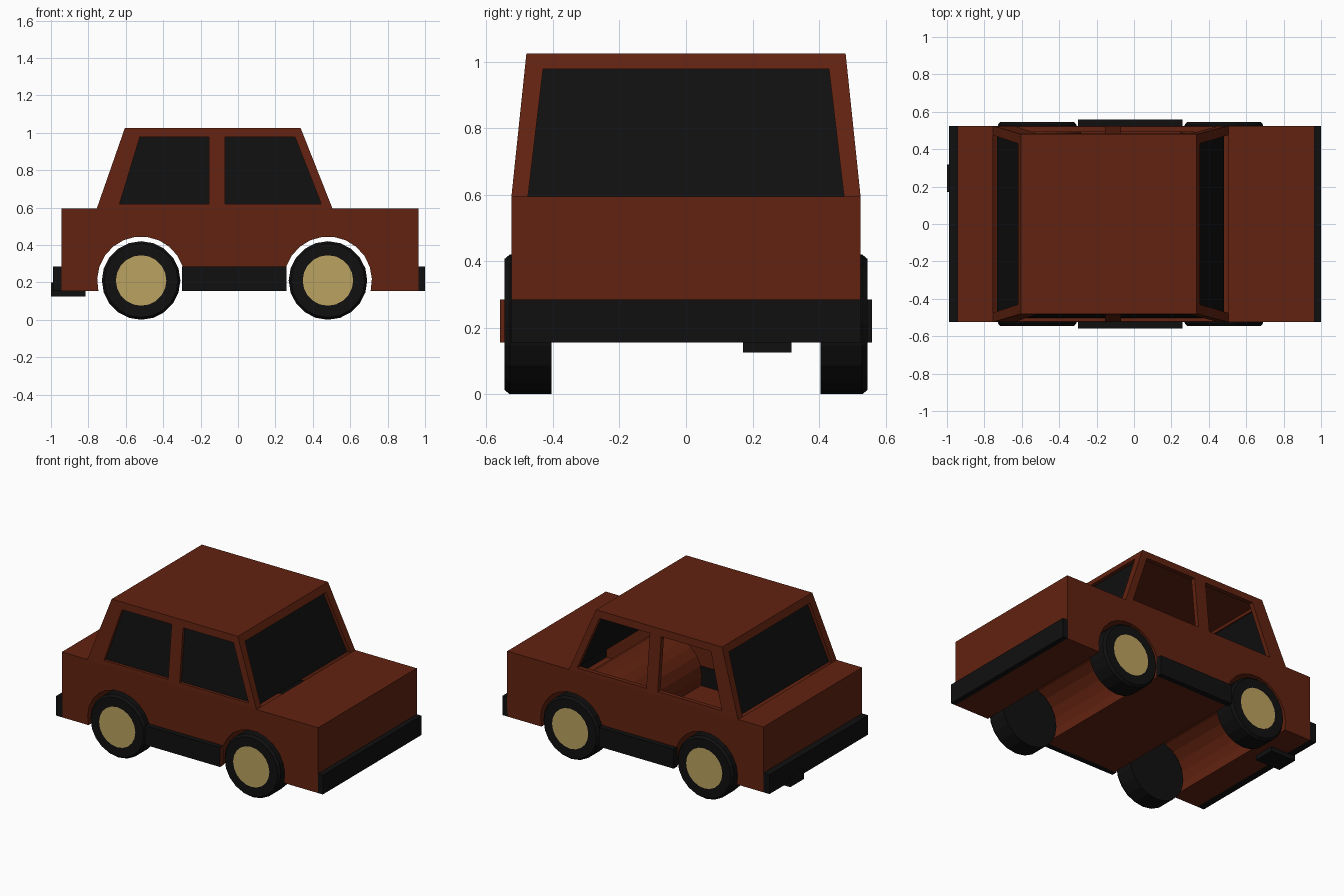
import bpy, bmesh, math

if "Cube" in bpy.data.objects:
    bpy.data.objects.remove(bpy.data.objects["Cube"])


def material(name, rgb):
    m = bpy.data.materials.new(name)
    m.diffuse_color = (*rgb, 1)
    m.use_nodes = True
    m.node_tree.nodes["Principled BSDF"].inputs["Base Color"].default_value = m.diffuse_color
    return m


RED = material("rust red paint", (0.12, 0.016, 0.005))
BLACK = material("black rubber", (0.005, 0.005, 0.005))
GOLD = material("pale gold", (0.50, 0.36, 0.115))


def make(name, verts, faces, *mats):
    bm = bmesh.new()
    vs = [bm.verts.new(v) for v in verts]
    for f in faces:
        bm.faces.new([vs[i] for i in f])
    bmesh.ops.recalc_face_normals(bm, faces=bm.faces)
    me = bpy.data.meshes.new(name)
    bm.to_mesh(me)
    bm.free()
    for m in mats:
        me.materials.append(m)
    ob = bpy.data.objects.new(name, me)
    bpy.context.collection.objects.link(ob)
    return ob


def loft(name, a, b, *mats):
    """Solid between two matching outlines."""
    n = len(a)
    faces = [list(range(n)), list(range(n, 2 * n))]
    faces += [[i, (i + 1) % n, n + (i + 1) % n, n + i] for i in range(n)]
    return make(name, a + b, faces, *mats)


def rect(x0, x1, y0, y1, z):
    return [(x0, y0, z), (x1, y0, z), (x1, y1, z), (x0, y1, z)]


def box(name, x0, x1, y0, y1, z0, z1, *mats):
    return loft(name, rect(x0, x1, y0, y1, z0), rect(x0, x1, y0, y1, z1), *mats)


def cut(target, cutters):
    for c in cutters:
        mod = target.modifiers.new("cut", 'BOOLEAN')
        mod.operation = 'DIFFERENCE'
        mod.solver = 'EXACT'
        mod.object = c
    dg = bpy.context.evaluated_depsgraph_get()
    me = bpy.data.meshes.new_from_object(target.evaluated_get(dg))
    target.modifiers.clear()
    target.data = me
    for c in cutters:
        bpy.data.objects.remove(c)


W = 0.525                       # half width of the body
Z0, Z1, ZR = 0.155, 0.595, 1.025  # floor, shoulder, roof
AXLES = (-0.518, 0.481)
WHEEL_Z = 0.21

# Hollow lower body: side profile with wheel tunnels, open under the cabin
R = 0.235
low = math.asin((Z0 - WHEEL_Z) / R)
profile = [(-0.945, Z0)]
for cx in AXLES:
    for i in range(14):
        a = math.pi - low - i / 13 * (math.pi - 2 * low)
        profile.append((cx + R * math.cos(a), WHEEL_Z + R * math.sin(a)))
profile += [(0.965, Z0), (0.965, Z1), (0.505, Z1), (-0.755, Z1), (-0.945, Z1)]
n = len(profile)
verts = [(x, y, z) for y in (-W, W) for x, z in profile]
faces = [list(range(n)), list(range(n, 2 * n))]
faces += [[i, (i + 1) % n, n + (i + 1) % n, n + i] for i in range(n) if i != n - 3]
make("lower_body", verts, faces, RED)

# Cabin shell with window openings
T = 0.03
cabin = loft("cabin", rect(-0.755, 0.505, -W, W, Z1), rect(-0.605, 0.335, -0.48, 0.48, ZR), RED)


def cabin_ring(z, t):
    k = (z - Z1) / (ZR - Z1)
    y = W - 0.045 * k - t
    return rect(-0.755 + 0.15 * k + t, 0.505 - 0.17 * k - t, -y, y, z)


cutters = [loft("cabin_hollow", cabin_ring(0.5, T), cabin_ring(ZR - T, T))]
screen = [(-0.477, 0.58), (0.477, 0.58), (0.43, 0.978), (-0.43, 0.978)]
cutters.append(loft("screen_cutter", [(-1, y, z) for y, z in screen],
                    [(1, y, z) for y, z in screen]))
side_windows = {
    "rear": [(-0.633, 0.62), (-0.155, 0.62), (-0.155, 0.977), (-0.525, 0.977)],
    "front": [(-0.07, 0.62), (0.445, 0.62), (0.305, 0.977), (-0.07, 0.977)],
}
for key, pts in side_windows.items():
    cutters.append(loft(key + "_window_cutter", [(x, -1, z) for x, z in pts],
                        [(x, 1, z) for x, z in pts]))
cut(cabin, cutters)

# Recessed glass: windscreen, rear screen and the side windows on one side
for name, x0, x1 in (("windscreen", 0.48, 0.328), ("rear_screen", -0.732, -0.598)):
    make(name, [(x0, -0.485, Z1), (x0, 0.485, Z1), (x1, 0.445, 0.983), (x1, -0.445, 0.983)],
         [[0, 1, 2, 3]], BLACK)
for key, pts in side_windows.items():
    make(key + "_side_glass",
         [(x, -W + 0.02 + 0.045 * (z - Z1) / (ZR - Z1), z) for x, z in pts],
         [[0, 1, 2, 3]], BLACK)

# Bumpers and tailpipe
box("front_bumper", 0.96, 1.0, -W, W, Z0, 0.285, BLACK)
box("rear_bumper", -0.99, -0.94, -W, W, Z0, 0.285, BLACK)
box("tailpipe", -1.0, -0.815, 0.172, 0.318, 0.125, 0.2, BLACK)

# Side sills, one with a painted end
for name, s in (("near_sill", -1), ("far_sill", 1)):
    y0, y1 = sorted((s * 0.52, s * 0.56))
    sill = box(name, -0.30, 0.258, y0, y1, Z0, 0.285, BLACK, RED)
    for p in sill.data.polygons:
        if s < 0 and p.normal.x > 0.9:
            p.material_index = 1

# Wheels: chamfered tyre with a flush hub disc
SEG = 20
RINGS = [(0.21, 0.405), (0.21, 0.53), (0.197, 0.546), (0.135, 0.546)]
for end, cx in zip(("rear", "front"), AXLES):
    for side, s in (("near", -1), ("far", 1)):
        verts = [(cx + r * math.cos(2 * math.pi * i / SEG), s * y,
                  WHEEL_Z + r * math.sin(2 * math.pi * i / SEG))
                 for r, y in RINGS for i in range(SEG)]
        last = (len(RINGS) - 1) * SEG
        faces = [list(range(SEG)), list(range(last, last + SEG))]
        for k in range(len(RINGS) - 1):
            faces += [[k * SEG + i, k * SEG + (i + 1) % SEG,
                       (k + 1) * SEG + (i + 1) % SEG, (k + 1) * SEG + i] for i in range(SEG)]
        wheel = make(f"{end}_{side}_wheel", verts, faces, BLACK, GOLD)
        wheel.data.polygons[1].material_index = 1
